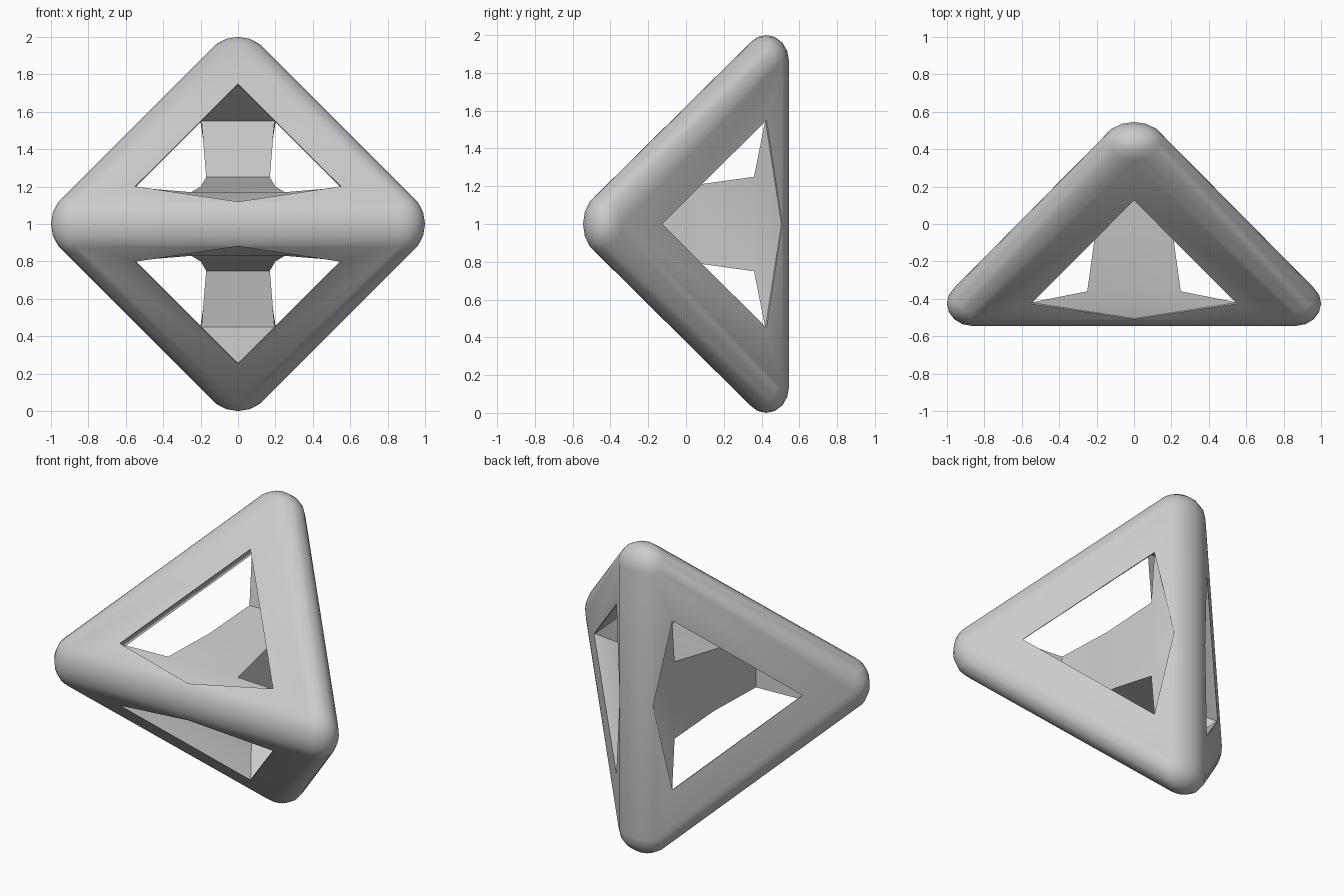
import bpy
import bmesh
import math
from mathutils import Vector

cube = bpy.data.objects.get("Cube")
if cube:
    bpy.data.objects.remove(cube, do_unlink=True)

CENTRE = Vector((0, 0, 1))

grey = bpy.data.materials.new("light_grey")
grey.use_nodes = True
grey.diffuse_color = (0.6, 0.6, 0.6, 1)
grey.node_tree.nodes["Principled BSDF"].inputs["Base Color"].default_value = (0.6, 0.6, 0.6, 1)


def swap(p):
    """Symmetry that exchanges the front bar with the back bar."""
    return Vector((p[2], -p[1], p[0]))


def images(p):
    """A function list giving the eight symmetric copies of a face."""
    return [Vector((c[0] * sx, c[1], c[2] * sz))
            for c in (Vector(p), swap(p)) for sx in (1, -1) for sz in (1, -1)]


def make_object(name, bm):
    mesh = bpy.data.meshes.new(name)
    bm.to_mesh(mesh)
    bm.free()
    obj = bpy.data.objects.new(name, mesh)
    bpy.context.collection.objects.link(obj)
    obj.location = CENTRE
    mesh.materials.append(grey)
    return obj


# Rounded tetrahedral body: hull of four flattened corner balls
bm = bmesh.new()
RINGS, SEGMENTS = 8, 16
for i in range(RINGS + 1):
    for j in range(SEGMENTS):
        t, f = math.pi * i / RINGS, math.tau * j / SEGMENTS
        ball = Vector((0.865 + 0.135 * math.cos(t),
                       -0.425 + 0.12 * math.sin(t) * math.cos(f),
                       0.168 * math.sin(t) * math.sin(f)))
        for p in images(ball):
            bm.verts.new(p)
bmesh.ops.remove_doubles(bm, verts=bm.verts, dist=0.0005)
hull = bmesh.ops.convex_hull(bm, input=bm.verts)
bmesh.ops.delete(bm, geom=[v for v in bm.verts if not v.link_faces], context='VERTS')
bmesh.ops.recalc_face_normals(bm, faces=bm.faces)
frame = make_object("tetrahedral_frame", bm)

# Key points of the hollow, in the quarter with +x and +z
tip = Vector((0, 0.13, 0.745))          # window tip
corner = Vector((0.55, -0.42, 0.195))   # window corner beside the front bar
root = Vector((0.25, -0.36, 0.17))      # pillar corner at the front bar
crest = Vector((0, -0.505, 0.115))      # middle of the front bar's edge
waist = Vector((0.2, 0, 0.2))           # pillar waist


def mx(p):
    return Vector((-p.x, p.y, p.z))


def mz(p):
    return Vector((p.x, p.y, -p.z))


out = Vector((0, -0.3, 0.3))
faces = [
    (tip, corner, swap(tip), swap(corner)),        # inner side of slanted bar
    (corner, mz(corner), swap(tip)),               # inner corner
    (corner, mz(corner), mz(root), root),          # inner side of front bar
    (corner, root, crest),                         # flare of the bar
    (crest, root, mx(root)),                       # flare of the pillar
    (root, waist, mx(waist), mx(root)),            # pillar, front half
    (waist, swap(root), mx(swap(root)), mx(waist)),  # pillar, back half
    (tip, corner, corner + out, tip + out),        # window walls
    (corner, crest, crest + out, corner + out),
    (tip + out, corner + out, crest + out, mx(corner) + out),
]

# Hollow cutter: every face repeated by symmetry around the central pillar
bm = bmesh.new()
verts = {}


def vert(p):
    key = tuple(round(c, 4) + 0.0 for c in p)
    if key not in verts:
        verts[key] = bm.verts.new(p)
    return verts[key]


done = set()
for face in faces:
    for ring in zip(*[images(p) for p in face]):
        vs = [vert(p) for p in ring]
        if frozenset(vs) not in done:
            done.add(frozenset(vs))
            bm.faces.new(vs)
bmesh.ops.triangulate(bm, faces=[f for f in bm.faces if len(f.verts) > 3])
bmesh.ops.recalc_face_normals(bm, faces=bm.faces)
cutter = make_object("hollow_cutter", bm)
cutter.hide_render = True

# Carve the hollow, leaving the bars and the central pillar
cut = frame.modifiers.new("hollow", 'BOOLEAN')
cut.operation = 'DIFFERENCE'
cut.solver = 'EXACT'
cut.object = cutter
bpy.ops.object.select_all(action='DESELECT')
frame.select_set(True)
bpy.context.view_layer.objects.active = frame
bpy.ops.object.modifier_apply(modifier=cut.name)
bpy.data.objects.remove(cutter, do_unlink=True)
bpy.ops.object.shade_smooth_by_angle(angle=math.radians(32))
